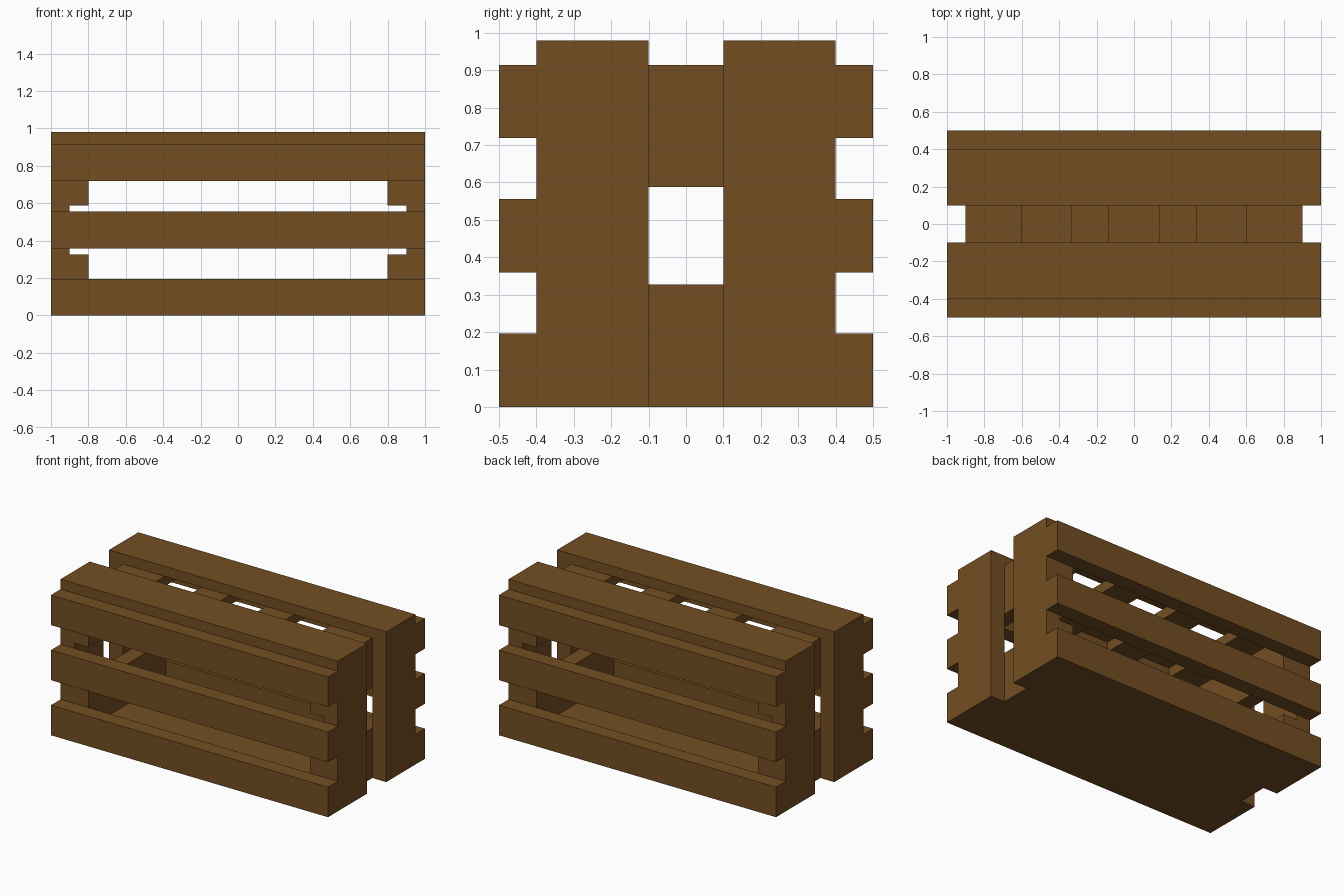
import bpy

if "Cube" in bpy.data.objects:
    bpy.data.objects.remove(bpy.data.objects["Cube"])

wood = bpy.data.materials.new("brown wood")
wood.diffuse_color = (0.175, 0.076, 0.016, 1)
wood.use_nodes = True
wood.node_tree.nodes["Principled BSDF"].inputs["Base Color"].default_value = wood.diffuse_color

U = 0.98 / 3  # height module of the crate


def box(name, x, y, z):
    """Axis-aligned board from (min, max) ranges."""
    sx, sy, sz = x[1] - x[0], y[1] - y[0], z[1] - z[0]
    verts = [(x[i], y[j], z[k]) for i in (0, 1) for j in (0, 1) for k in (0, 1)]
    faces = [(0, 1, 3, 2), (4, 6, 7, 5), (0, 4, 5, 1), (2, 3, 7, 6), (0, 2, 6, 4), (1, 5, 7, 3)]
    me = bpy.data.meshes.new(name)
    me.from_pydata(verts, [], faces)
    me.materials.append(wood)
    ob = bpy.data.objects.new(name, me)
    bpy.context.collection.objects.link(ob)
    return ob


def span(s, a, b):
    """Range a..b mirrored to side s."""
    return tuple(sorted((s * a, s * b)))


# floor panel
box("floor", (-0.9, 0.9), (-0.4, 0.4), (0, 0.2 * U))

for s, side in ((-1, "front"), (1, "back")):
    # three long side slats
    for i in range(3):
        box(f"{side}_slat_{i + 1}", (-1, 1), span(s, 0.4, 0.5), (1.1 * i * U, (1.1 * i + 0.6) * U))
    # lid board
    box(f"{side}_lid_board", (-1, 1), span(s, 0.1, 0.4), (2.8 * U, 3 * U))
    # corner posts
    for t, end in ((-1, "left"), (1, "right")):
        box(f"{side}_{end}_post", span(t, 0.9, 1), span(s, 0.1, 0.4), (0, 2.8 * U))

# end planks, set inside the posts
for t, end in ((-1, "left"), (1, "right")):
    for level, z0 in (("lower", 0), ("upper", 1.8)):
        box(f"{end}_{level}_end_plank", span(t, 0.8, 0.9), (-0.4, 0.4), (z0 * U, (z0 + 1) * U))

# cross bars under the lid
for i in range(4):
    cx = -0.7 + i * 1.4 / 3
    box(f"lid_cross_bar_{i + 1}", (cx - 0.1, cx + 0.1), (-0.4, 0.4), (2.6 * U, 2.8 * U))
